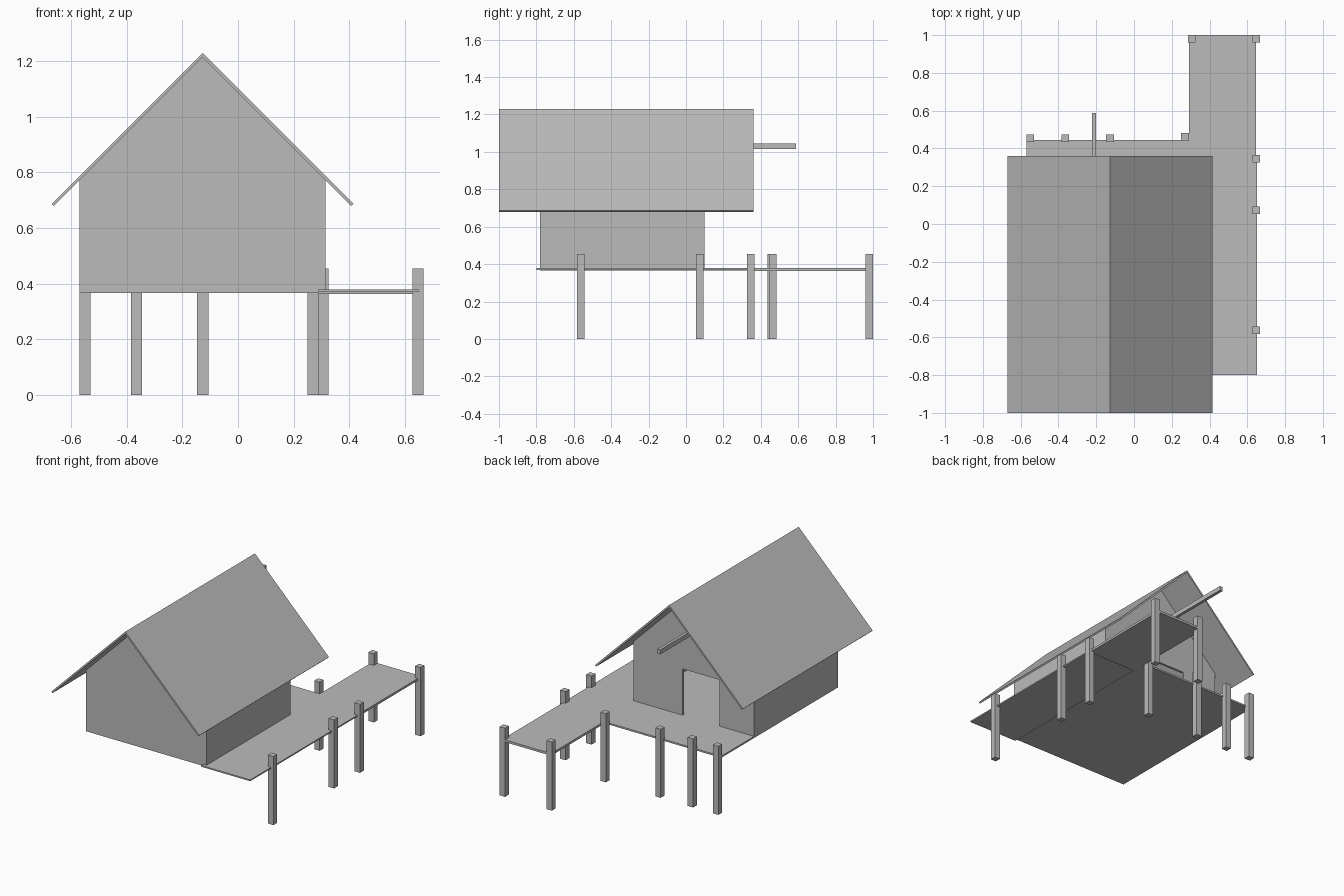
import bpy
import bmesh

old = bpy.data.objects.get("Cube")
if old:
    bpy.data.objects.remove(old, do_unlink=True)

GREY = (0.5, 0.5, 0.5, 1)
mat = bpy.data.materials.new("plain grey")
mat.use_nodes = True
mat.diffuse_color = GREY
mat.node_tree.nodes["Principled BSDF"].inputs["Base Color"].default_value = GREY


def prism(name, profile, y0, y1):
    """Extrude an xz outline from y0 to y1."""
    bm = bmesh.new()
    face = bm.faces.new([bm.verts.new((x, y0, z)) for x, z in profile])
    ext = bmesh.ops.extrude_face_region(bm, geom=[face])
    moved = [v for v in ext["geom"] if isinstance(v, bmesh.types.BMVert)]
    bmesh.ops.translate(bm, verts=moved, vec=(0, y1 - y0, 0))
    bmesh.ops.recalc_face_normals(bm, faces=bm.faces)
    mesh = bpy.data.meshes.new(name)
    bm.to_mesh(mesh)
    bm.free()
    mesh.materials.append(mat)
    obj = bpy.data.objects.new(name, mesh)
    bpy.context.scene.collection.objects.link(obj)
    return obj


def box(name, x0, x1, y0, y1, z0, z1):
    return prism(name, [(x0, z0), (x1, z0), (x1, z1), (x0, z1)], y0, y1)


# House dimensions
LEFT, RIGHT, MID = -0.57, 0.315, -0.1275
FRONT, BACK = -0.78, 0.10
FLOOR, EAVE, PEAK = 0.378, 0.773, 1.2155
WALL = 0.015
DOOR_L, DOOR_R, DOOR_TOP = -0.315, -0.045, 0.685

# Gable walls; the back one has a doorway in its outline
gable_top = [(RIGHT, EAVE), (MID, PEAK), (LEFT, EAVE)]
prism("front_wall", [(LEFT, FLOOR), (RIGHT, FLOOR)] + gable_top, FRONT, FRONT + WALL)
doorway = [(DOOR_L, FLOOR), (DOOR_L, DOOR_TOP), (DOOR_R, DOOR_TOP), (DOOR_R, FLOOR)]
prism("back_wall", [(LEFT, FLOOR)] + doorway + [(RIGHT, FLOOR)] + gable_top,
      BACK - WALL, BACK)

# Side walls
for name, x in (("right_wall", LEFT), ("left_wall", RIGHT - WALL)):
    box(name, x, x + WALL, FRONT + WALL, BACK - WALL, FLOOR, EAVE)

# Thin pitched roof
half, eave_z, ridge_z = 0.543, 0.687, 1.23
prism("roof", [(MID - half, eave_z), (MID, ridge_z), (MID + half, eave_z),
               (MID + half - 0.008, eave_z - 0.008), (MID, ridge_z - 0.016),
               (MID - half + 0.008, eave_z - 0.008)], -1.0, 0.36)

# House floor with rear porch, side walkway and jetty
box("floor", LEFT, 0.29, FRONT, 0.445, 0.367, FLOOR)
box("walkway", 0.29, 0.65, -0.80, 0.345, 0.369, FLOOR)
box("jetty", 0.29, 0.647, 0.345, 1.0, 0.363, FLOOR)

# Hoist beam above the door
box("hoist_beam", -0.222, -0.202, BACK - WALL, 0.587, 1.015, 1.045)

# Posts
posts = [(-0.55, 0.455), (-0.365, 0.455), (-0.127, 0.455), (0.27, 0.463),
         (0.305, 0.98), (0.648, 0.98), (0.648, 0.345), (0.648, 0.073), (0.648, -0.563)]
R = 0.02
for i, (x, y) in enumerate(posts, 1):
    box(f"post_{i}", x - R, x + R, y - R, y + R, 0, 0.455)
